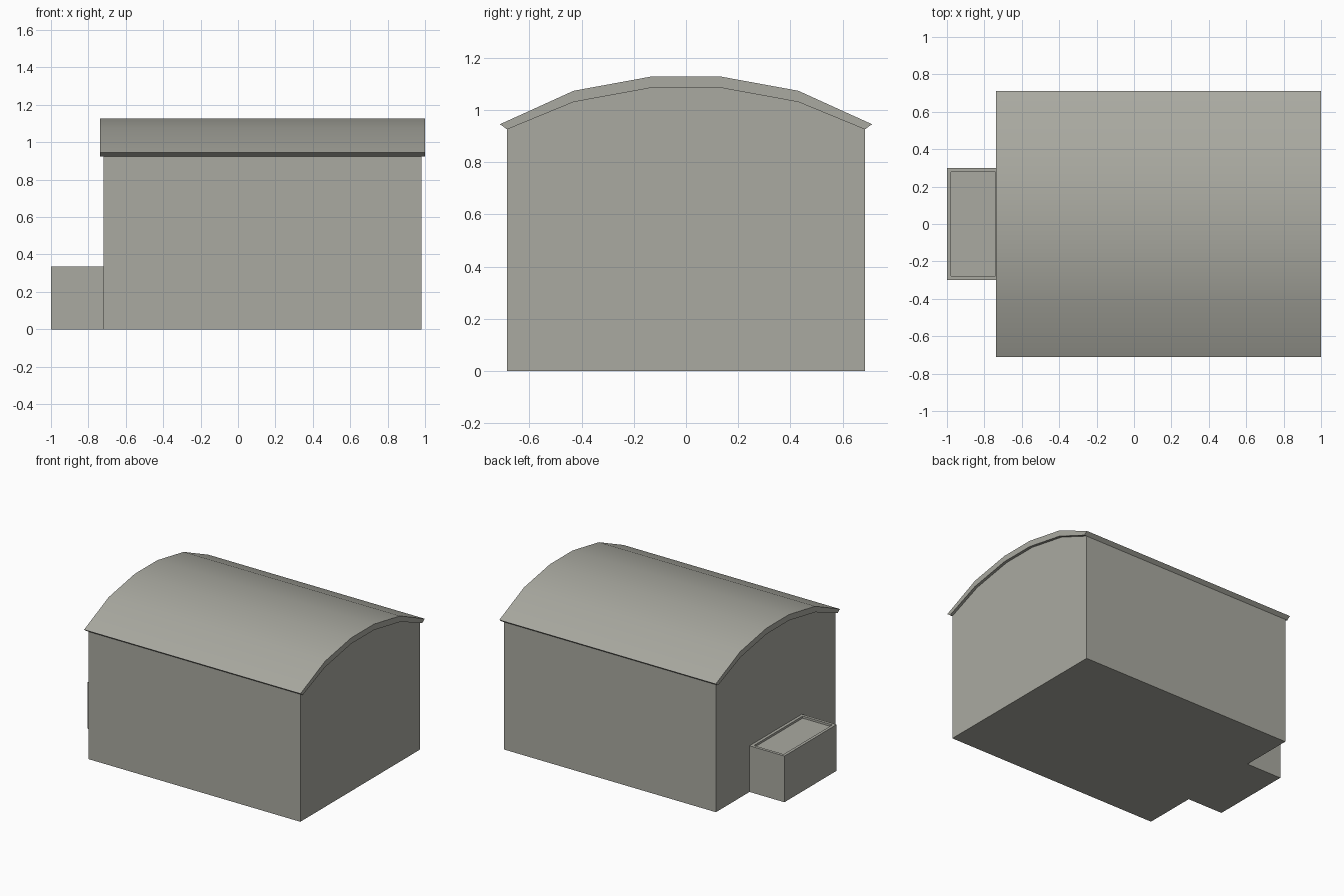
import bpy, bmesh
from math import radians

cube = bpy.data.objects.get("Cube")
if cube:
    bpy.data.objects.remove(cube, do_unlink=True)

# One warm grey for everything
grey = bpy.data.materials.new("warm_grey")
grey.use_nodes = True
COLOUR = (0.40, 0.40, 0.355, 1)
grey.diffuse_color = COLOUR
grey.node_tree.nodes["Principled BSDF"].inputs["Base Color"].default_value = COLOUR


def finish(name, bm):
    bmesh.ops.recalc_face_normals(bm, faces=bm.faces)
    mesh = bpy.data.meshes.new(name)
    bm.to_mesh(mesh)
    bm.free()
    mesh.materials.append(grey)
    obj = bpy.data.objects.new(name, mesh)
    bpy.context.collection.objects.link(obj)
    return obj


def prism(bm, profile, x0, x1):
    """Extrude a closed (y, z) profile along x."""
    face = bm.faces.new([bm.verts.new((x0, y, z)) for y, z in profile])
    ext = bmesh.ops.extrude_face_region(bm, geom=[face])
    verts = [v for v in ext["geom"] if isinstance(v, bmesh.types.BMVert)]
    bmesh.ops.translate(bm, verts=verts, vec=(x1 - x0, 0, 0))


def arch(half):
    """Mirror the +y half of an arch, running from +y to -y."""
    return half + [(-y, z) for y, z in reversed(half)]


outer = arch([(0.712, 0.945), (0.43, 1.073), (0.13, 1.128)])
inner = arch([(0.685, 0.925), (0.43, 1.03), (0.13, 1.085)])

# Walls, with gables tucked slightly into the roof
bm = bmesh.new()
prism(bm, [(-0.685, 0), (0.685, 0)] + [(y, z + 0.008) for y, z in inner], -0.72, 0.98)
finish("walls", bm)

# Arched roof shell
bm = bmesh.new()
prism(bm, outer + inner[::-1], -0.737, 1.0)
roof = finish("roof", bm)
bpy.context.view_layer.objects.active = roof
roof.select_set(True)
bpy.ops.object.shade_smooth_by_angle(angle=radians(30))
roof.select_set(False)

# Low end box with a shallow recess in its top
bm = bmesh.new()
prism(bm, [(-0.3, 0), (0.3, 0), (0.3, 0.335), (-0.3, 0.335)], -1.0, -0.72)
top = max(bm.faces, key=lambda f: f.calc_center_median().z)
bm.normal_update()
bmesh.ops.inset_region(bm, faces=[top], thickness=0.03)
ext = bmesh.ops.extrude_face_region(bm, geom=[top])
bmesh.ops.translate(bm, vec=(0, 0, -0.015),
                    verts=[v for v in ext["geom"] if isinstance(v, bmesh.types.BMVert)])
if top.is_valid:
    bmesh.ops.delete(bm, geom=[top], context="FACES_ONLY")
finish("end_box", bm)
